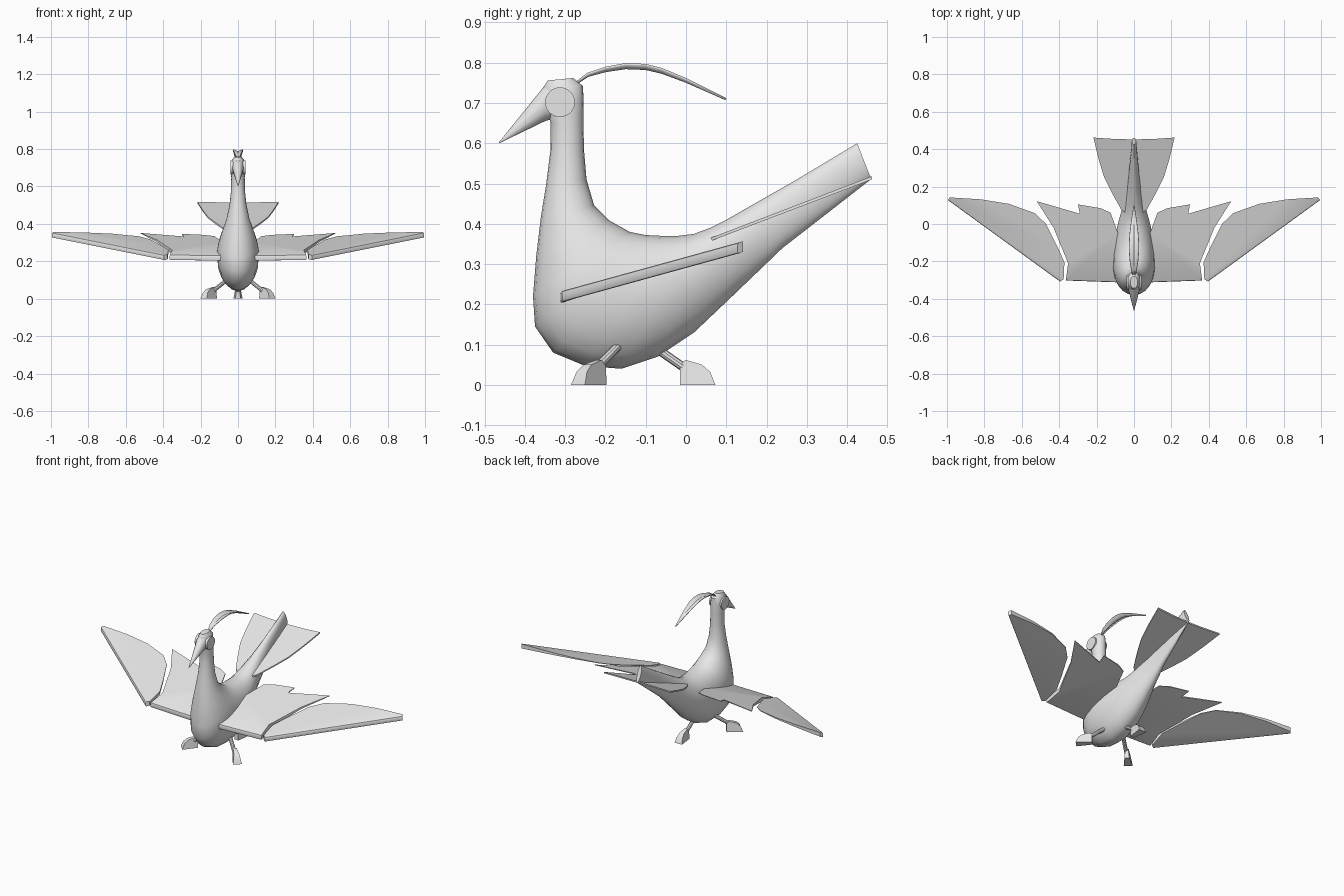
import bpy, bmesh, math
from mathutils import Vector

cube = bpy.data.objects.get("Cube")
if cube:
    bpy.data.objects.remove(cube, do_unlink=True)

grey = bpy.data.materials.new("light grey")
grey.use_nodes = True
COL = (0.8, 0.8, 0.8, 1)
grey.diffuse_color = COL
grey.node_tree.nodes["Principled BSDF"].inputs["Base Color"].default_value = COL


def finish(name, bm, angle=35):
    """Turn a bmesh into a shaded, coloured object."""
    bmesh.ops.recalc_face_normals(bm, faces=bm.faces)
    me = bpy.data.meshes.new(name)
    bm.to_mesh(me)
    bm.free()
    me.materials.append(grey)
    ob = bpy.data.objects.new(name, me)
    bpy.context.collection.objects.link(ob)
    bpy.ops.object.select_all(action='DESELECT')
    ob.select_set(True)
    bpy.context.view_layer.objects.active = ob
    bpy.ops.object.shade_smooth_by_angle(angle=math.radians(angle))
    return ob


def loft(name, sections, sides=16, angle=40):
    """Skin elliptical rings; each is front y, z, back y, z, half width."""
    bm = bmesh.new()
    rings = []
    for fy, fz, by, bz, hw in sections:
        a, b = Vector((0, fy, fz)), Vector((0, by, bz))
        mid, half = (a + b) / 2, (a - b) / 2
        ring = []
        for i in range(sides):
            t = 2 * math.pi * i / sides
            ring.append(bm.verts.new(mid + half * math.cos(t) + Vector((hw * math.sin(t), 0, 0))))
        rings.append(ring)
    for r, s in zip(rings, rings[1:]):
        for i in range(sides):
            j = (i + 1) % sides
            bm.faces.new((r[i], r[j], s[j], s[i]))
    bm.faces.new(rings[0])
    bm.faces.new(rings[-1])
    return finish(name, bm, angle)


def slab(name, outline, top, thickness, side=1, round_edge=0):
    """Flat panel with a sloping top and varying thickness."""
    bm = bmesh.new()
    up = [bm.verts.new((side * x, y, top(x, y))) for x, y in outline]
    lo = [bm.verts.new((side * x, y, top(x, y) - thickness(x, y))) for x, y in outline]
    bm.faces.new(up)
    bm.faces.new(lo[::-1])
    n = len(up)
    for i in range(n):
        j = (i + 1) % n
        bm.faces.new((up[i], lo[i], lo[j], up[j]))
    if round_edge:  # the first two outline points are the leading edge
        edges = [bm.edges.get((r[0], r[1])) for r in (up, lo)]
        bmesh.ops.bevel(bm, geom=edges, offset=round_edge, segments=2,
                        profile=0.5, affect='EDGES')
    return finish(name, bm)


def rod(name, a, b, r, sides=10):
    """Cylinder between two points."""
    a, b = Vector(a), Vector(b)
    bm = bmesh.new()
    bmesh.ops.create_cone(bm, cap_ends=True, segments=sides, radius1=r, radius2=r,
                          depth=(b - a).length)
    rot = (b - a).to_track_quat('Z', 'Y')
    for v in bm.verts:
        v.co = rot @ v.co + (a + b) / 2
    return finish(name, bm)


# Head, neck, body and tail in one skin
loft("body", [
    (-.343, .756, -.280, .762, .020), (-.355, .738, -.256, .742, .033),
    (-.348, .690, -.254, .700, .038), (-.336, .650, -.255, .650, .036),
    (-.337, .580, -.253, .580, .037), (-.347, .500, -.247, .510, .045),
    (-.360, .420, -.228, .445, .060), (-.372, .320, -.190, .408, .083),
    (-.380, .220, -.140, .380, .103), (-.375, .145, -.100, .372, .111),
    (-.330, .080, -.060, .370, .112), (-.250, .047, -.020, .370, .110),
    (-.160, .040, .020, .375, .101), (-.070, .070, .060, .390, .087),
    (.020, .130, .100, .410, .070), (.120, .225, .170, .450, .046),
    (.240, .340, .270, .507, .029), (.460, .511, .425, .600, .012)], 20)

# Beak
loft("beak", [(-.322, .664, -.335, .752, .030), (-.350, .655, -.352, .742, .030),
              (-.464, .600, -.465, .602, .001)], 12, 50)

# Eyes
rod("eyes", (-.041, -.313, .702), (.041, -.313, .702), .037, 24)

# Crest plume: a curved, shallow trough shaped like a leaf
bm = bmesh.new()
rows = []
for y, z, w in [(-.275, .752, .006), (-.245, .775, .014), (-.20, .790, .021),
                (-.15, .799, .025), (-.10, .797, .025), (-.06, .787, .023),
                (0, .762, .016), (.10, .712, .001)]:
    rows.append([bm.verts.new((x * w, y, z - (.010 * (w / .025) if x == 0 else 0)))
                 for x in (-1, 0, 1)])
for r, s in zip(rows, rows[1:]):
    for i in (0, 1):
        bm.faces.new((r[i], r[i + 1], s[i + 1], s[i]))
crest = finish("crest", bm)
mod = crest.modifiers.new("thickness", 'SOLIDIFY')
mod.thickness = .005

# Wings: an inner and an outer panel on each side, thin at the trailing edge
INNER = [(.085, -.312), (.365, -.302), (.352, -.21), (.385, -.13), (.43, -.02),
         (.52, .122), (.41, .09), (.29, .055), (.30, .105), (.18, .085),
         (.125, .06), (.085, -.05)]
OUTER = [(.395, -.308), (.995, .128), (.985, .142), (.82, .132), (.67, .108),
         (.53, .058), (.47, 0), (.41, -.12), (.372, -.205), (.376, -.295)]


def wing_top(x, y):
    return .232 + .275 * (y + .312)


def inner_thick(x, y):
    return max(.003, .030 * (1 - (y + .312) / .47))


def outer_thick(x, y):
    d = (.6 * (y + .308) - .436 * (x - .395)) / .742
    return max(.003, .028 * (1 - d / .24))


for side, word in ((1, "left"), (-1, "right")):
    slab(word + "_inner_wing", INNER, wing_top, inner_thick, side, .006)
    slab(word + "_outer_wing", OUTER, wing_top, outer_thick, side, .006)

# Tail fan
half = [(.07, .08), (.12, .17), (.16, .25), (.19, .35), (.217, .462), (.11, .455)]
fan = [(0, .02)] + half + [(0, .452)] + [(-x, y) for x, y in half[::-1]]
slab("tail_fan", fan, lambda x, y: .357 + .382 * (y - .04), lambda x, y: .008)

# Three legs with wedge feet: two at the front, one at the back
FOOT = [(0, 0), (0, .048), (.014, .062), (.055, .050), (.075, .032), (.088, 0)]
for name, hip, ankle, base, ang in (
        ("left", (.06, -.165, .10), (.135, -.224, .04), (.122, -.206), -45),
        ("right", (-.06, -.165, .10), (-.135, -.224, .04), (-.122, -.206), -135),
        ("rear", (0, -.08, .095), (0, .005, .036), (0, -.015), 90)):
    rod(name + "_leg", hip, ankle, .011)
    c, s = math.cos(math.radians(ang)), math.sin(math.radians(ang))
    bm = bmesh.new()
    sheets = []
    for k in (-1, 1):
        sheet = []
        for u, z in FOOT:
            w = k * (.013 + .13 * u) * (1 - 6 * z)
            sheet.append(bm.verts.new((base[0] + c * u - s * w, base[1] + s * u + c * w, z)))
        sheets.append(sheet)
        bm.faces.new(sheet)
    n = len(FOOT)
    for i in range(n):
        j = (i + 1) % n
        bm.faces.new((sheets[0][i], sheets[0][j], sheets[1][j], sheets[1][i]))
    finish(name + "_foot", bm, 30)
